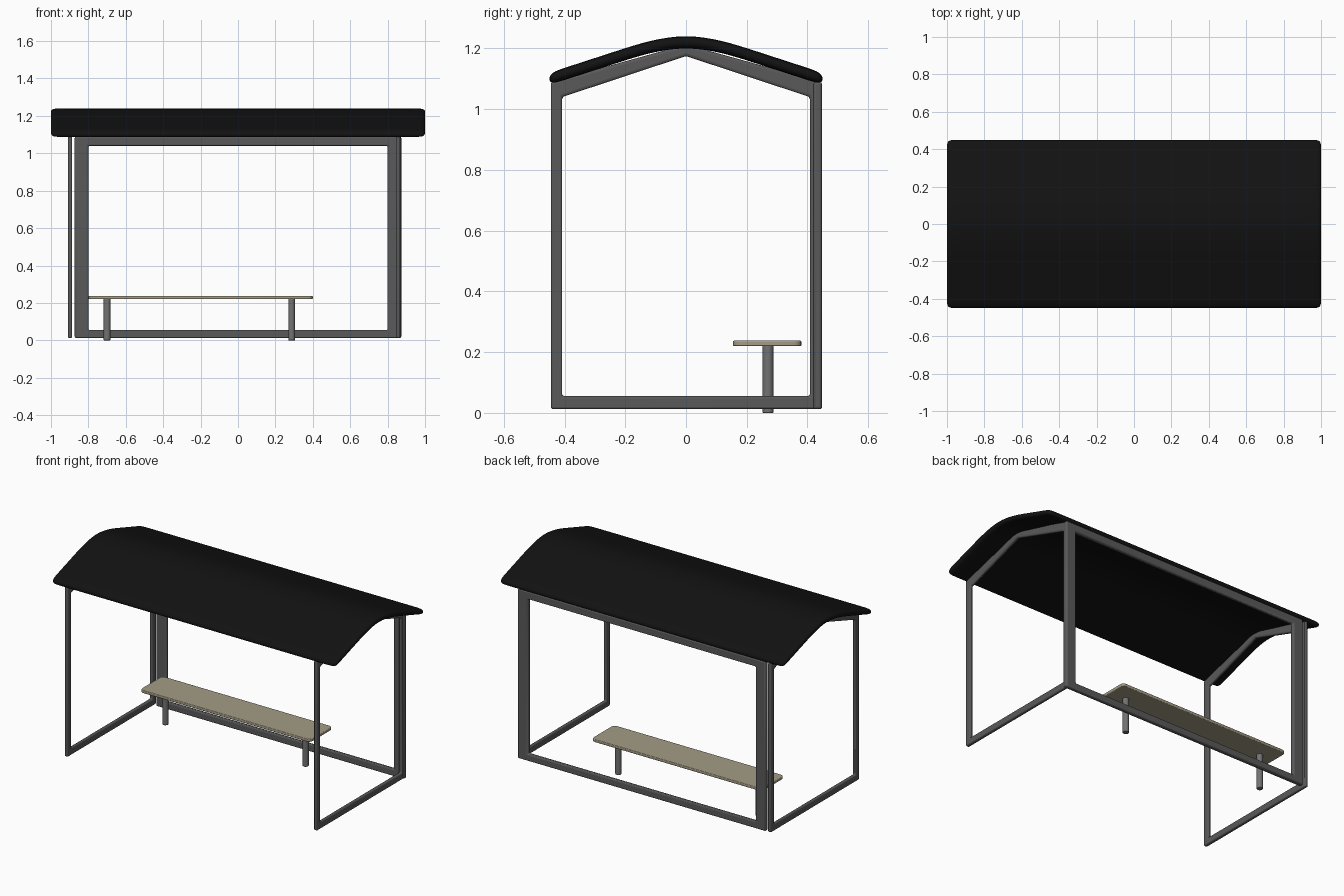
import bpy, bmesh

if "Cube" in bpy.data.objects:
    bpy.data.objects.remove(bpy.data.objects["Cube"])


def material(name, r, g, b):
    m = bpy.data.materials.new(name)
    m.diffuse_color = (r, g, b, 1)
    m.use_nodes = True
    m.node_tree.nodes["Principled BSDF"].inputs["Base Color"].default_value = m.diffuse_color
    return m


BLACK = material("black_roof", 0.006, 0.006, 0.006)
STEEL = material("dark_steel", 0.10, 0.10, 0.10)
LEG = material("leg_steel", 0.17, 0.17, 0.17)
WOOD = material("pale_wood", 0.37, 0.33, 0.235)


def finish(name, bm, mat, bevel=0.0):
    bmesh.ops.recalc_face_normals(bm, faces=bm.faces)
    me = bpy.data.meshes.new(name)
    bm.to_mesh(me)
    bm.free()
    me.materials.append(mat)
    ob = bpy.data.objects.new(name, me)
    bpy.context.collection.objects.link(ob)
    if bevel:
        mod = ob.modifiers.new("bevel", 'BEVEL')
        mod.width, mod.segments, mod.limit_method = bevel, 3, 'ANGLE'
    bpy.ops.object.select_all(action='DESELECT')
    ob.select_set(True)
    bpy.context.view_layer.objects.active = ob
    bpy.ops.object.shade_smooth_by_angle(angle=0.7)
    return ob


def frame(name, outer, inner, lo, hi, place, bevel):
    """Closed flat frame between two matching outlines, lo..hi deep."""
    bm = bmesh.new()
    rings = [[bm.verts.new(place(u, v, d)) for u, v in pts]
             for pts, d in ((outer, lo), (outer, hi), (inner, hi), (inner, lo))]
    n = len(outer)
    for k in range(4):
        a, b = rings[k], rings[(k + 1) % 4]
        for i in range(n):
            j = (i + 1) % n
            bm.faces.new((a[i], a[j], b[j], b[i]))
    return finish(name, bm, STEEL, bevel)


# back frame
frame("back_frame",
      [(-0.873, 0.012), (0.873, 0.012), (0.873, 1.09), (-0.873, 1.09)],
      [(-0.80, 0.055), (0.80, 0.055), (0.80, 1.04), (-0.80, 1.04)],
      0.419, 0.448, lambda u, v, d: (u, d, v), 0.009)

# gabled side frames
gable_out = [(-0.445, 0.012), (0.445, 0.012), (0.445, 1.09), (0, 1.213), (-0.445, 1.09)]
gable_in = [(-0.408, 0.055), (0.408, 0.055), (0.408, 1.04), (0, 1.175), (-0.408, 1.04)]
for side, x in (("left", -0.898), ("right", 0.856)):
    frame(side + "_side_frame", gable_out, gable_in, x - 0.0115, x + 0.0115,
          lambda u, v, d: (d, u, v), 0.008)

# curved roof: thin ridged plate, subdivided
xs = [-1.0025, -0.95, -0.5, 0, 0.5, 0.95, 1.0025]
ys = [-0.452, -0.40, -0.24, 0, 0.24, 0.40, 0.452]
bm = bmesh.new()
layers = [[[bm.verts.new((x, y, 1.246 - 0.325 * abs(y) + s)) for y in ys] for x in xs]
          for s in (0.02, -0.02)]
for g in layers:
    for i in range(len(xs) - 1):
        for j in range(len(ys) - 1):
            bm.faces.new((g[i][j], g[i + 1][j], g[i + 1][j + 1], g[i][j + 1]))
rims = [[e for e in bm.edges if e.is_boundary]]
bmesh.ops.bridge_loops(bm, edges=rims[0])
roof = finish("roof", bm, BLACK)
for p in roof.data.polygons:
    p.use_smooth = True
for m in list(roof.modifiers):
    roof.modifiers.remove(m)
for att in ("sharp_edge",):
    if att in roof.data.attributes:
        roof.data.attributes.remove(roof.data.attributes[att])
sub = roof.modifiers.new("subdivision", 'SUBSURF')
sub.levels = sub.render_levels = 3

# bench seat with rounded plan corners
bm = bmesh.new()
bmesh.ops.create_cube(bm, size=1)
for v in bm.verts:
    v.co = (-0.2 + v.co.x * 1.2, 0.2675 + v.co.y * 0.225, 0.229 + v.co.z * 0.018)
upright = [e for e in bm.edges if abs(e.verts[0].co.z - e.verts[1].co.z) > 0.01]
bmesh.ops.bevel(bm, geom=upright, offset=0.025, segments=4, profile=0.5, affect='EDGES')
finish("bench_seat", bm, WOOD, 0.004)

# bench legs
for side, x in (("left", -0.70), ("right", 0.287)):
    bm = bmesh.new()
    bmesh.ops.create_cone(bm, cap_ends=True, segments=24, radius1=0.018, radius2=0.018, depth=0.222)
    bmesh.ops.translate(bm, verts=bm.verts, vec=(x, 0.27, 0.111))
    finish(side + "_bench_leg", bm, LEG, 0.003)
